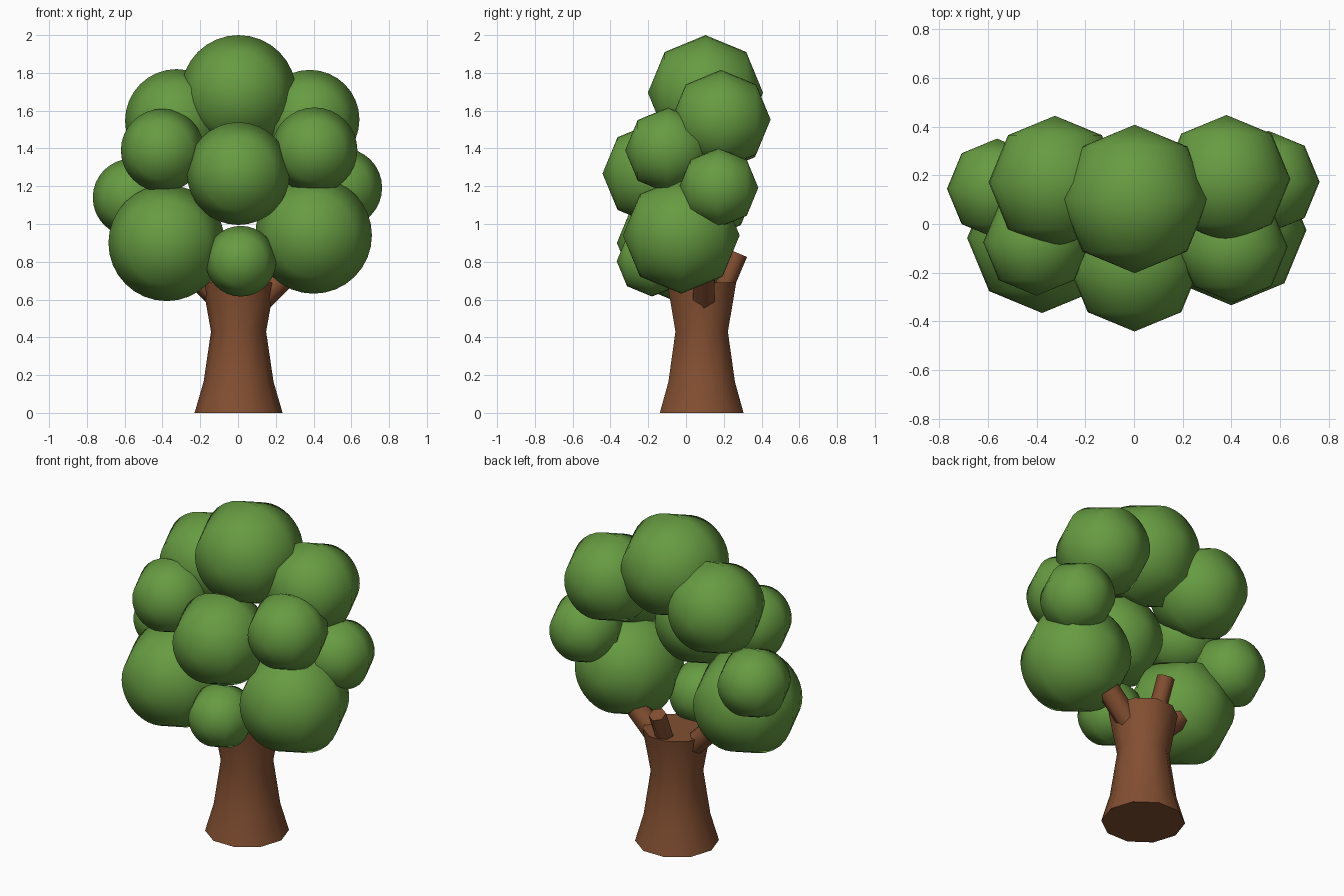
import bpy
import bmesh
from math import pi
from mathutils import Matrix, Vector

if "Cube" in bpy.data.objects:
    bpy.data.objects.remove(bpy.data.objects["Cube"], do_unlink=True)


def make_material(name, colour):
    mat = bpy.data.materials.new(name)
    mat.use_nodes = True
    mat.diffuse_color = (*colour, 1)
    mat.node_tree.nodes["Principled BSDF"].inputs["Base Color"].default_value = (*colour, 1)
    return mat


leaf_green = make_material("leaf green", (0.135, 0.33, 0.054))
bark_brown = make_material("bark brown", (0.225, 0.078, 0.031))


def finish(name, bm, mat, sharp_angle):
    """Turn a bmesh into a shaded object."""
    bmesh.ops.recalc_face_normals(bm, faces=bm.faces)
    mesh = bpy.data.meshes.new(name)
    bm.to_mesh(mesh)
    bm.free()
    mesh.materials.append(mat)
    obj = bpy.data.objects.new(name, mesh)
    bpy.context.collection.objects.link(obj)
    bpy.ops.object.select_all(action="DESELECT")
    obj.select_set(True)
    bpy.context.view_layer.objects.active = obj
    bpy.ops.object.shade_smooth_by_angle(angle=sharp_angle)
    return obj


def foliage(name, centre, radius):
    """Round clump with its poles facing front and back."""
    bm = bmesh.new()
    bmesh.ops.create_uvsphere(bm, u_segments=32, v_segments=4, radius=radius)
    bmesh.ops.transform(bm, verts=bm.verts,
                        matrix=Matrix.Translation(centre) @ Matrix.Rotation(pi / 2, 4, "X"))
    finish(name, bm, leaf_green, pi)


def branch(name, start, end, radius, sides=6):
    """Straight stub between two points."""
    start, end = Vector(start), Vector(end)
    axis = end - start
    bm = bmesh.new()
    bmesh.ops.create_cone(bm, cap_ends=True, segments=sides, radius1=radius,
                          radius2=radius, depth=axis.length)
    turn = axis.to_track_quat("Z", "Y").to_matrix().to_4x4()
    bmesh.ops.transform(bm, verts=bm.verts,
                        matrix=Matrix.Translation((start + end) / 2) @ turn)
    finish(name, bm, bark_brown, pi / 2.9)


# Trunk: stacked rings flaring at the foot and the crown
bm = bmesh.new()
rings = []
for radius, z in ((0.233, 0), (0.185, 0.165), (0.146, 0.43), (0.192, 0.69)):
    ring = bmesh.ops.create_circle(bm, segments=10, radius=radius,
                                   matrix=Matrix.Translation((0.003, 0.083, z))
                                   @ Matrix.Rotation(pi / 2, 4, "Z"))["verts"]
    rings.append(ring)
for low, high in zip(rings, rings[1:]):
    for i in range(len(low)):
        j = (i + 1) % len(low)
        bm.faces.new((low[i], low[j], high[j], high[i]))
bm.faces.new(rings[0])
bm.faces.new(rings[-1])
finish("trunk", bm, bark_brown, pi / 3.6)

# Branch stubs
branch("left_branch", (0.12, 0.095, 0.60), (0.265, 0.095, 0.745), 0.066)
branch("right_branch", (-0.105, 0.1, 0.61), (-0.26, 0.1, 0.765), 0.062)
branch("back_branch", (0, 0.19, 0.64), (0, 0.277, 0.845), 0.05)

# Foliage clumps
clumps = {
    "crown_foliage": ((0.003, 0.103, 1.695), 0.305),
    "upper_right_foliage": ((-0.325, 0.172, 1.547), 0.273),
    "upper_left_foliage": ((0.38, 0.185, 1.553), 0.263),
    "middle_right_foliage": ((-0.4, -0.075, 1.39), 0.22),
    "middle_left_foliage": ((0.405, -0.095, 1.39), 0.227),
    "front_foliage": ((0.002, -0.17, 1.267), 0.272),
    "lower_right_foliage": ((-0.378, -0.058, 0.9), 0.308),
    "lower_left_foliage": ((0.4, -0.025, 0.94), 0.309),
    "front_low_foliage": ((0.015, -0.18, 0.803), 0.187),
    "outer_right_foliage": ((-0.563, 0.145, 1.14), 0.206),
    "outer_left_foliage": ((0.553, 0.173, 1.192), 0.21),
}
for name, (centre, radius) in clumps.items():
    foliage(name, centre, radius)
